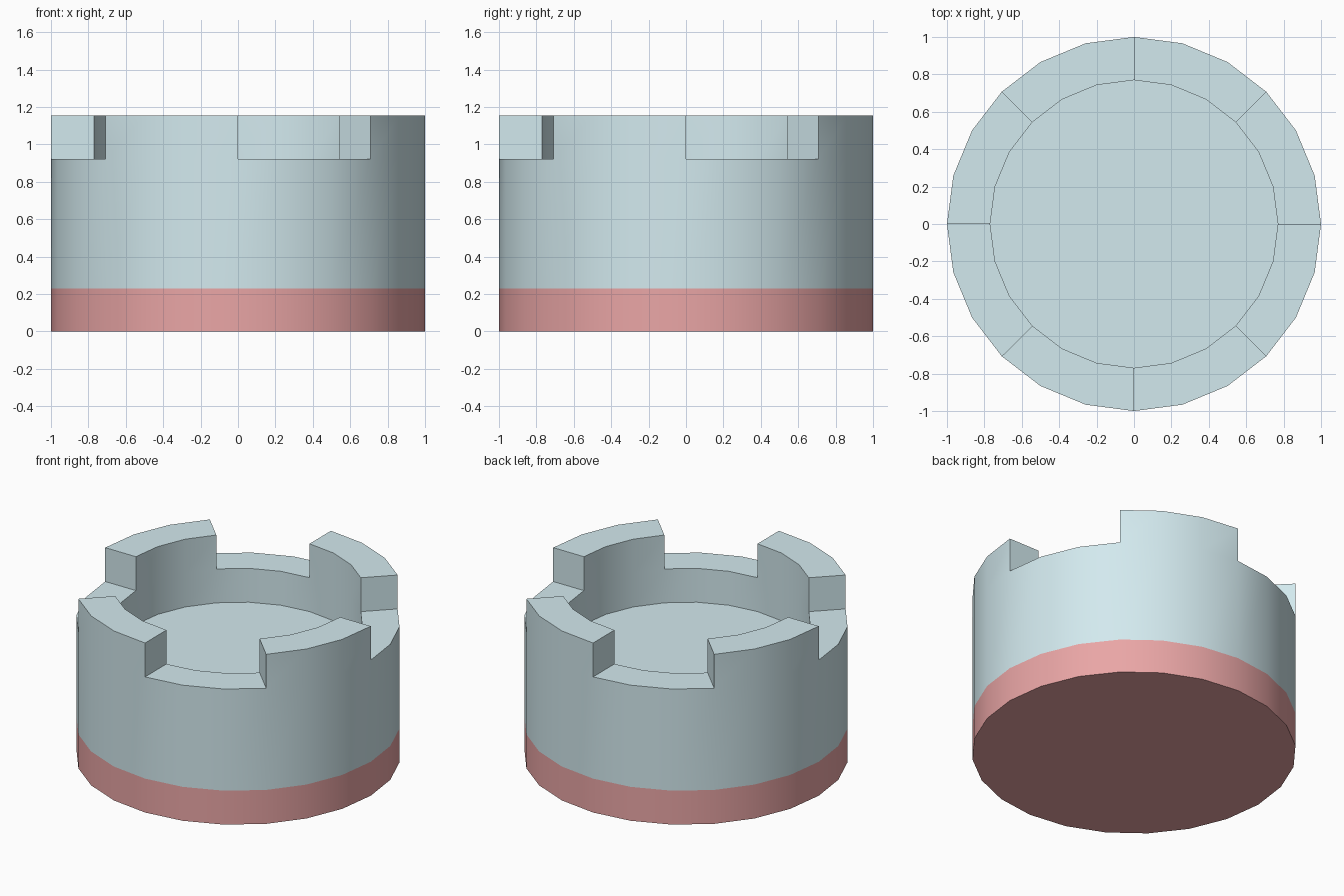
import bpy, bmesh
from math import cos, sin, pi, radians

if "Cube" in bpy.data.objects:
    bpy.data.objects.remove(bpy.data.objects["Cube"])

SIDES = 24
STEP = 3 / 13            # height of the band, battlements and recess
R_OUT, R_IN = 1.0, 10 / 13


def material(name, color):
    m = bpy.data.materials.new(name)
    m.diffuse_color = (*color, 1)
    m.use_nodes = True
    m.node_tree.nodes["Principled BSDF"].inputs["Base Color"].default_value = m.diffuse_color
    return m


bm = bmesh.new()

# Rings of the tower profile: outer wall up, over the rim, down to the recessed floor
profile = [(R_OUT, 0), (R_OUT, STEP), (R_OUT, 4 * STEP), (R_IN, 4 * STEP), (R_IN, 3 * STEP)]
rings = [[bm.verts.new((r * cos(2 * pi * i / SIDES), r * sin(2 * pi * i / SIDES), z))
          for i in range(SIDES)] for r, z in profile]

merlons = []
for k, (low, high) in enumerate(zip(rings, rings[1:])):
    for i in range(SIDES):
        j = (i + 1) % SIDES
        f = bm.faces.new((low[i], low[j], high[j], high[i]))
        f.material_index = 1 if k == 0 else 0
        if k == 2 and i % 6 >= 3:      # every other eighth of the rim is raised
            merlons.append(f)

# Underside and recessed floor
bm.faces.new(rings[0][::-1]).material_index = 1
bm.faces.new(rings[-1])

# Four battlements raised from the rim
out = bmesh.ops.extrude_face_region(bm, geom=merlons)
raised = [g for g in out["geom"] if isinstance(g, bmesh.types.BMVert)]
bmesh.ops.translate(bm, verts=raised, vec=(0, 0, STEP))
left = [f for f in merlons if f.is_valid]
if left:
    bmesh.ops.delete(bm, geom=left, context="FACES")
bmesh.ops.recalc_face_normals(bm, faces=bm.faces)

mesh = bpy.data.meshes.new("round_tower")
bm.to_mesh(mesh)
bm.free()
tower = bpy.data.objects.new("round_tower", mesh)
bpy.context.collection.objects.link(tower)
mesh.materials.append(material("pale_blue", (0.65, 0.82, 0.86)))
mesh.materials.append(material("red_band", (0.82, 0.38, 0.38)))

# Smooth round walls, sharp rims
bpy.context.view_layer.objects.active = tower
tower.select_set(True)
bpy.ops.object.shade_smooth_by_angle(angle=radians(30))
